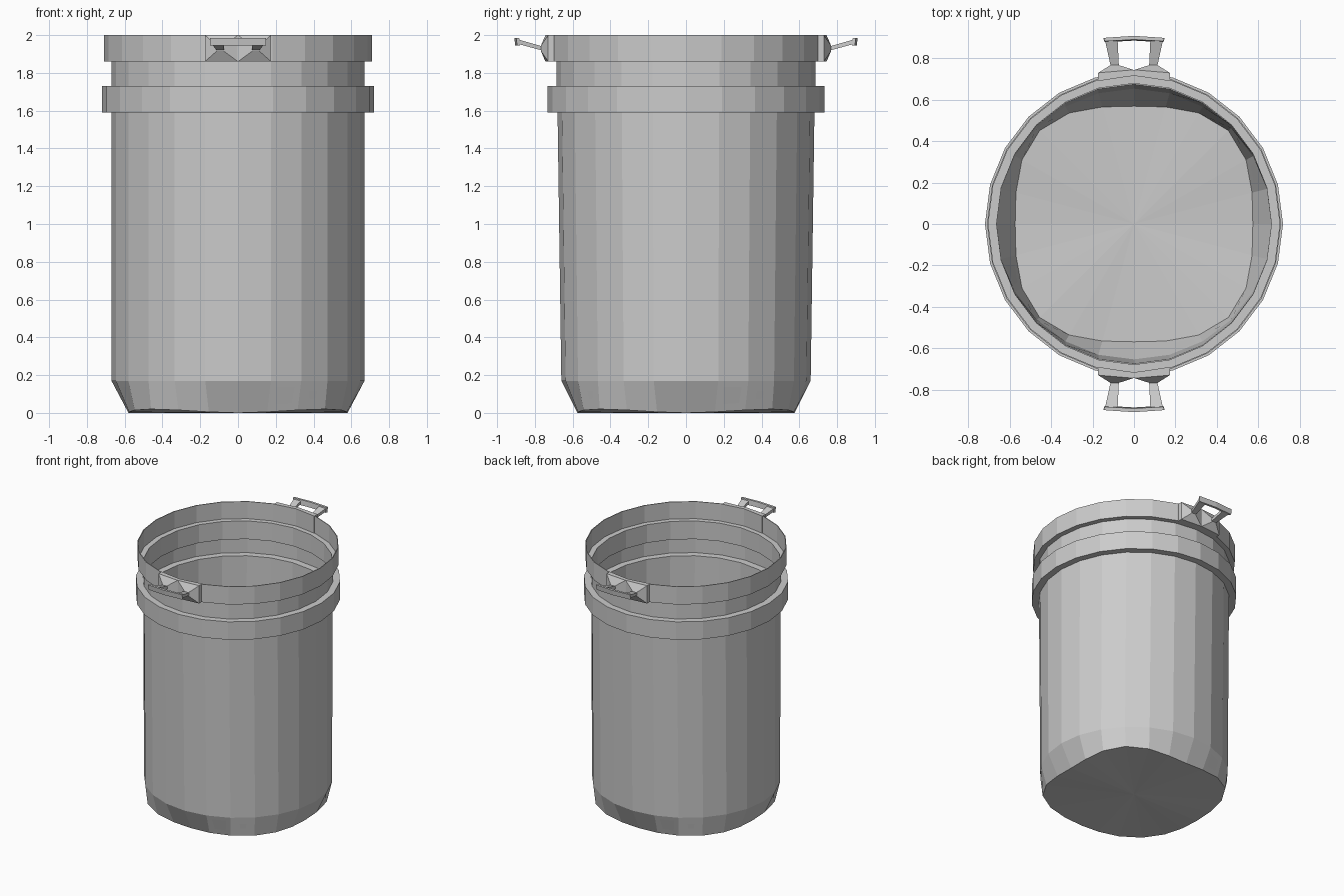
import bpy, bmesh, math

if "Cube" in bpy.data.objects:
    bpy.data.objects.remove(bpy.data.objects["Cube"])

SEG = 24


def finish(bm, name):
    bmesh.ops.recalc_face_normals(bm, faces=bm.faces)
    me = bpy.data.meshes.new(name)
    bm.to_mesh(me)
    bm.free()
    ob = bpy.data.objects.new(name, me)
    bpy.context.collection.objects.link(ob)
    return ob


def ring(bm, rx, ry, z, n=2.0, lift=0.0):
    """Superellipse ring; n=2 is an ellipse, lift raises the corners."""
    out = []
    for i in range(SEG):
        a = 2 * math.pi * i / SEG
        c, s = math.cos(a), math.sin(a)
        k = (abs(c) ** n + abs(s) ** n) ** (-1 / n)
        out.append(bm.verts.new((rx * c * k, ry * s * k,
                                 z + lift * math.sin(2 * a) ** 2)))
    return out


# Thin bucket shell: outside from base to rim, then back down inside
profile = [  # rx, ry, z, squareness, corner lift
    (0.58, 0.575, 0.00, 3.0, 0.02),
    (0.67, 0.66, 0.17, 2.0, 0.0),
    (0.67, 0.68, 1.59, 2.0, 0.0),
    (0.72, 0.733, 1.59, 2.0, 0.0),
    (0.72, 0.733, 1.73, 2.0, 0.0),
    (0.67, 0.685, 1.73, 2.0, 0.0),
    (0.67, 0.685, 1.86, 2.0, 0.0),
    (0.71, 0.722, 1.86, 2.0, 0.0),
    (0.71, 0.722, 2.00, 2.0, 0.0),
]
T = 0.006
bm = bmesh.new()
rings = [ring(bm, *p) for p in profile]
for i in range(len(profile) - 1, -1, -1):
    rx, ry, z, n, lift = profile[i]
    dz = 0 if i in (1, 8) else (-T if i in (4, 5) else T)
    rings.append(ring(bm, rx - T, ry - T, z + dz, n, lift))
for a, b in zip(rings, rings[1:]):
    for i in range(SEG):
        j = (i + 1) % SEG
        bm.faces.new((a[i], a[j], b[j], b[i]))
# Shallow fanned floor, under and inside
for r, z in ((rings[0], 0.0), (rings[-1], T)):
    c = bm.verts.new((0, 0, z))
    for i in range(SEG):
        bm.faces.new((r[i], r[(i + 1) % SEG], c))
finish(bm, "bucket_shell")


def prism(bm, lower, upper):
    """Closed solid between two matching loops of points."""
    a = [bm.verts.new(p) for p in lower]
    b = [bm.verts.new(p) for p in upper]
    bm.faces.new(a)
    bm.faces.new(b)
    for i in range(len(a)):
        j = (i + 1) % len(a)
        bm.faces.new((a[i], a[j], b[j], b[i]))


def bracket(bm, f):
    # Plate wrapped on the rim
    plan = [(-0.175, 0.69), (0, 0.717), (0.175, 0.69), (0.175, 0.73), (0, 0.745), (-0.175, 0.73)]
    prism(bm, [(x, y * f, 1.86) for x, y in plan], [(x, y * f, 2.0) for x, y in plan])
    for s in (-1, 1):
        # Pyramid boss at the root of each arm
        base = [bm.verts.new(p) for p in (
            (0, 0.744 * f, 1.86), (0.175 * s, 0.729 * f, 1.86),
            (0.175 * s, 0.729 * f, 2.0), (0, 0.744 * f, 2.0))]
        top = [bm.verts.new((x * s, 0.768 * f, z)) for x, z in
               ((0.075, 1.915), (0.113, 1.915), (0.113, 1.945), (0.075, 1.945))]
        for i in range(4):
            j = (i + 1) % 4
            bm.faces.new((base[i], base[j], top[j], top[i]))
        bm.faces.new(top)
        bm.faces.new(base)


def handle(bm, f):
    # Two flared arms
    for s in (-1, 1):
        prism(bm,
              [(x * s, 0.76 * f, z) for x, z in
               ((0.073, 1.918), (0.112, 1.918), (0.112, 1.94), (0.073, 1.94))],
              [(x * s, 0.888 * f, z) for x, z in
               ((0.079, 1.953), (0.14, 1.953), (0.14, 1.977), (0.079, 1.977))])
    # Slightly bowed grip bar, tilted outward
    plan = [(-0.142, 0.878), (0, 0.886), (0.142, 0.878), (0.147, 0.894), (0, 0.904), (-0.147, 0.894)]
    prism(bm, [(x, y * f, 1.945) for x, y in plan],
          [(x, (y + 0.005) * f, 1.985) for x, y in plan])


# Front and back brackets with handles
for f, side in ((-1, "front"), (1, "back")):
    for build, part in ((bracket, "bracket"), (handle, "handle")):
        bm = bmesh.new()
        build(bm, f)
        finish(bm, side + "_" + part)
